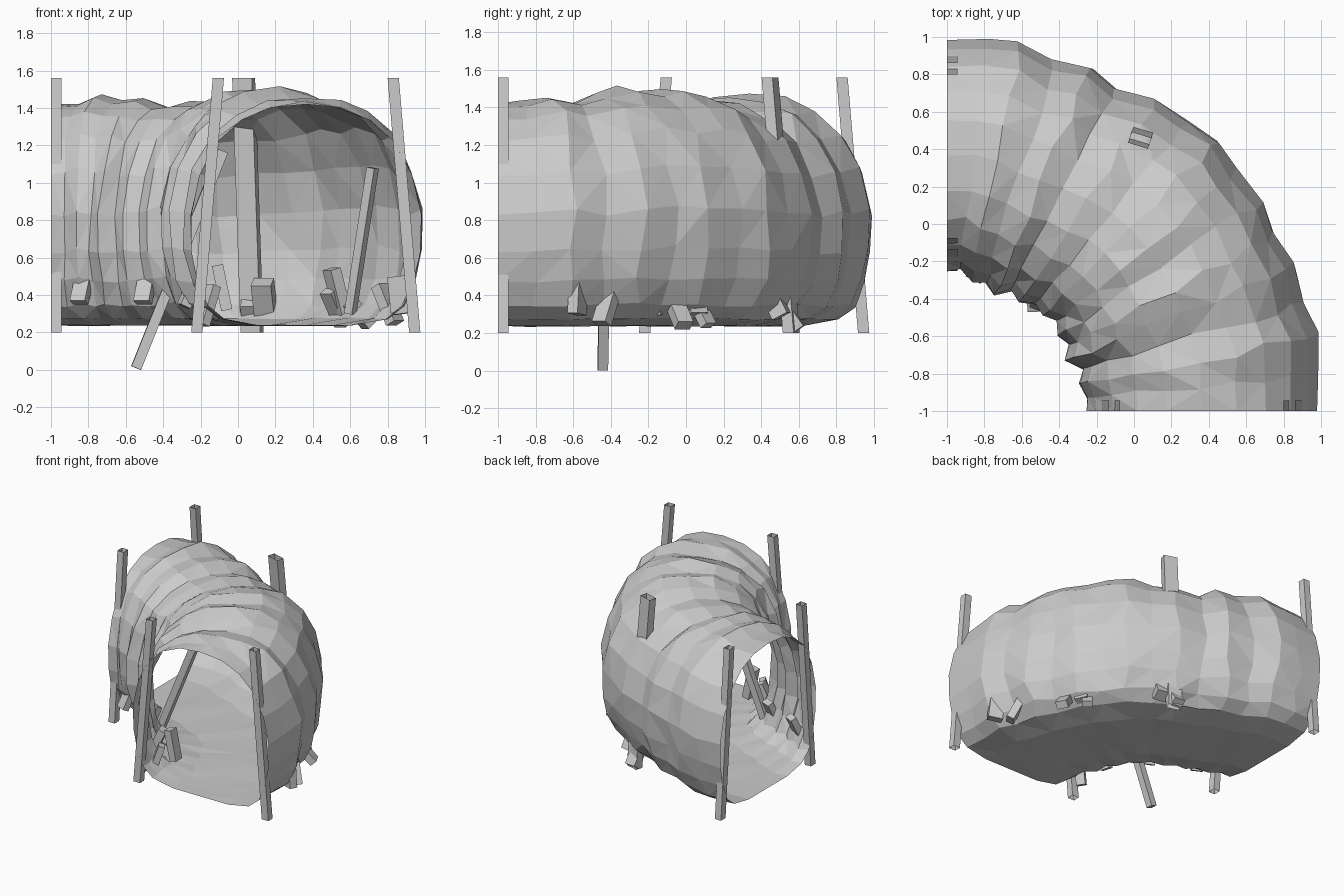
import bpy, bmesh, math, random
from mathutils import Vector, Matrix

if "Cube" in bpy.data.objects:
    bpy.data.objects.remove(bpy.data.objects["Cube"])

random.seed(4)
CX, CY, FLOOR = -1.0, -1.0, 0.238


def finish(bm, name):
    me = bpy.data.meshes.new(name)
    bm.to_mesh(me)
    bm.free()
    ob = bpy.data.objects.new(name, me)
    bpy.context.collection.objects.link(ob)
    return ob


# rough rock tunnel: a quarter bend, one cross-section ring every 5.6 degrees
outer = [1.985, 1.99, 2.03, 1.99, 2.03, 2.0, 2.03, 2.02, 2.055,
         2.02, 2.01, 1.95, 1.995, 1.96, 2.025, 2.005, 1.99]
inner = [.74, .74, .715, .75, .68, .735, .71, .75, .72,
         .73, .69, .72, .66, .71, .70, .75, .74]
roof = [1.42, 1.43, 1.46, 1.43, 1.475, 1.505, 1.47, 1.495, 1.465,
        1.43, 1.43, 1.405, 1.45, 1.435, 1.47, 1.43, 1.42]
half = [(0, 1), (.3, .985), (.55, .93), (.76, .83), (.91, .68), (.99, .5),
        (.98, .33), (.93, .2), (.84, .09), (.7, .03), (.4, 0), (0, 0)]
profile = half + [(-u, v) for u, v in half[-2:0:-1]]

bm = bmesh.new()
rings = []
for i, (ro, ri, top) in enumerate(zip(outer, inner, roof)):
    j = 0 if i in (0, 16) else 1
    ring = []
    for u, v in profile:
        a = math.radians(i * 5.625 + j * random.uniform(-.9, .9))
        r = (ro + ri) / 2 + u * (ro - ri) / 2 + j * random.uniform(-.01, .01)
        z = FLOOR + v * (top - FLOOR)
        z += j * (random.uniform(-.012, .012) if v > .05 else random.uniform(-.004, .004))
        ring.append(bm.verts.new((CX + r * math.cos(a), CY + r * math.sin(a), z)))
    rings.append(ring)
n = len(profile)
for a, b in zip(rings, rings[1:]):
    for k in range(n):
        m = (k + 1) % n
        bm.faces.new((a[k], a[m], b[m], b[k]))
bmesh.ops.recalc_face_normals(bm, faces=bm.faces)
bmesh.ops.triangulate(bm, faces=bm.faces)
finish(bm, "tunnel_wall")


# upright posts: open four-sided tubes with level ends
def post(name, bottom, top, w, d, yaw=0):
    bm = bmesh.new()
    rot = Matrix.Rotation(math.radians(yaw), 3, 'Z')
    loops = []
    for p in (bottom, top):
        loops.append([bm.verts.new(Vector(p) + rot @ Vector((sx * w / 2, sy * d / 2, 0)))
                      for sx, sy in ((-1, -1), (1, -1), (1, 1), (-1, 1))])
    for k in range(4):
        m = (k + 1) % 4
        bm.faces.new((loops[0][k], loops[0][m], loops[1][m], loops[1][k]))
    return finish(bm, name)


for side, b, t in (("inner", -.22, -.105), ("outer", .945, .83)):
    post("front_post_" + side, (b, -.972, .2), (t, -.972, 1.56), .06, .055)
    post("side_post_" + side, (-.972, b, .2), (-.972, t, 1.56), .055, .06)
post("middle_post", (.075, .56, .2), (.03, .447, 1.56), .11, .06, -17)


# square-cut timber between two points
def timber(name, p, q, w, d):
    p, q = Vector(p), Vector(q)
    ax = q - p
    m = (Matrix.Translation((p + q) / 2) @ ax.to_track_quat('Z', 'Y').to_matrix().to_4x4()
         @ Matrix.Diagonal((w, d, ax.length, 1)))
    bm = bmesh.new()
    bmesh.ops.create_cube(bm, size=1, matrix=m)
    return finish(bm, name)


# fallen post leaning through the inner wall, and a slim prop inside the outer wall
timber("fallen_post", (-.545, -.443, .01), (-.08, -.42, 1.17), .055, .055)
timber("leaning_prop", (.60, -.14, .3), (.72, -.22, 1.08), .045, .05)

# short broken timbers along the floor edges
stubs = [
    ((.88, -.58, .30), (.86, -.57, .50), .06, .11),
    ((.84, -.45, .25), (.76, -.39, .45), .09, .06),
    ((.70, -.01, .24), (.60, -.06, .36), .09, .06),
    ((.56, .12, .24), (.48, .03, .42), .08, .05),
    ((.56, .06, .30), (.50, .03, .54), .10, .06),
    ((.15, .51, .29), (.13, .42, .47), .11, .09),
    ((.07, .60, .22), (.06, .50, .36), .09, .07),
    ((-.06, -.72, .32), (-.11, -.72, .56), .08, .06),
    ((-.19, -.84, .24), (-.13, -.80, .45), .07, .05),
    ((-.85, -.28, .36), (-.81, -.20, .55), .09, .05),
    ((-.51, -.44, .36), (-.48, -.37, .52), .09, .05),
    ((-.29, -.67, .34), (-.22, -.65, .50), .08, .06),
]
for i, (p, q, w, d) in enumerate(stubs):
    timber(f"broken_timber_{i + 1}", p, q, w, d)
